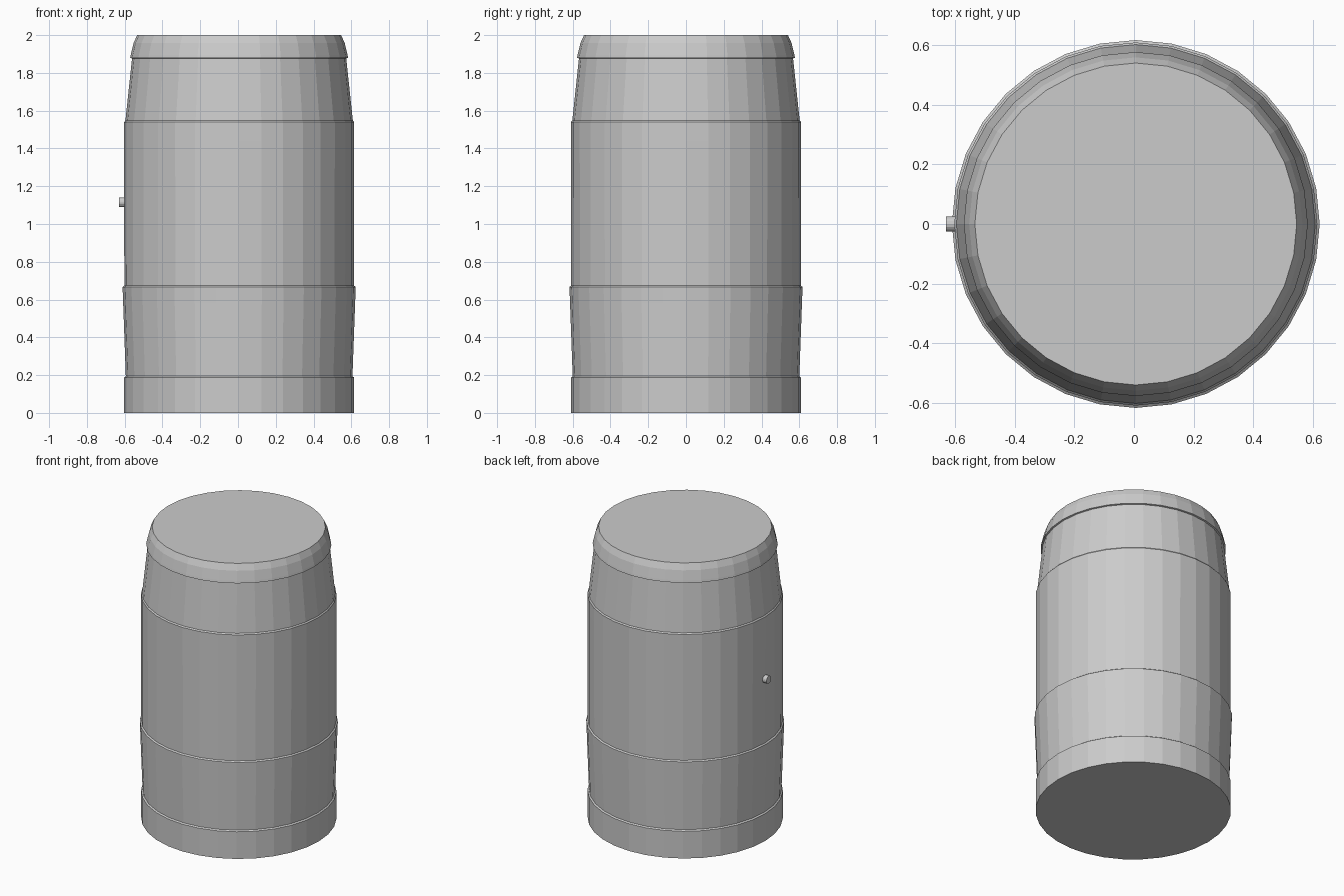
import bpy, bmesh
from math import pi, cos, sin

if "Cube" in bpy.data.objects:
    bpy.data.objects.remove(bpy.data.objects["Cube"])

SIDES = 32
CX = 0.006  # barrel axis, shifted slightly because the peg sticks out on -x


def lathe(name, profile, cap_bottom=False, cap_top=False):
    """Revolve (radius, z) points into a flat-faced shell."""
    bm = bmesh.new()
    rings = [[bm.verts.new((CX + r * cos(2 * pi * i / SIDES), r * sin(2 * pi * i / SIDES), z))
              for i in range(SIDES)] for r, z in profile]
    for a, b in zip(rings, rings[1:]):
        for i in range(SIDES):
            j = (i + 1) % SIDES
            bm.faces.new((a[i], a[j], b[j], b[i]))
    if cap_bottom:
        bm.faces.new(rings[0][::-1])
    if cap_top:
        bm.faces.new(rings[-1])
    mesh = bpy.data.meshes.new(name)
    bm.to_mesh(mesh)
    bm.free()
    ob = bpy.data.objects.new(name, mesh)
    bpy.context.collection.objects.link(ob)
    return ob


# Base band
lathe("base_band", [(0.609, 0), (0.609, 0.09), (0.609, 0.187), (0.6, 0.194)], cap_bottom=True)

# Lower section, flaring out to its rim
lathe("lower_section", [(0.6, 0.194), (0.614, 0.58), (0.617, 0.66), (0.617, 0.667), (0.608, 0.674)])

# Main straight section
lathe("main_section", [(0.608, 0.674), (0.609, 1.44), (0.609, 1.54), (0.602, 1.548)])

# Tapered shoulder
lathe("shoulder", [(0.602, 1.548), (0.567, 1.877)])

# Lid with overhanging lip and rounded edge
lathe("lid", [(0.567, 1.877), (0.577, 1.88), (0.574, 1.895), (0.559, 1.958), (0.54, 2.0)], cap_top=True)

# Side peg
bpy.ops.mesh.primitive_cylinder_add(vertices=16, radius=0.026, depth=0.04,
                                    location=(-0.61, 0, 1.115), rotation=(0, pi / 2, 0))
bpy.context.object.name = "side_peg"
